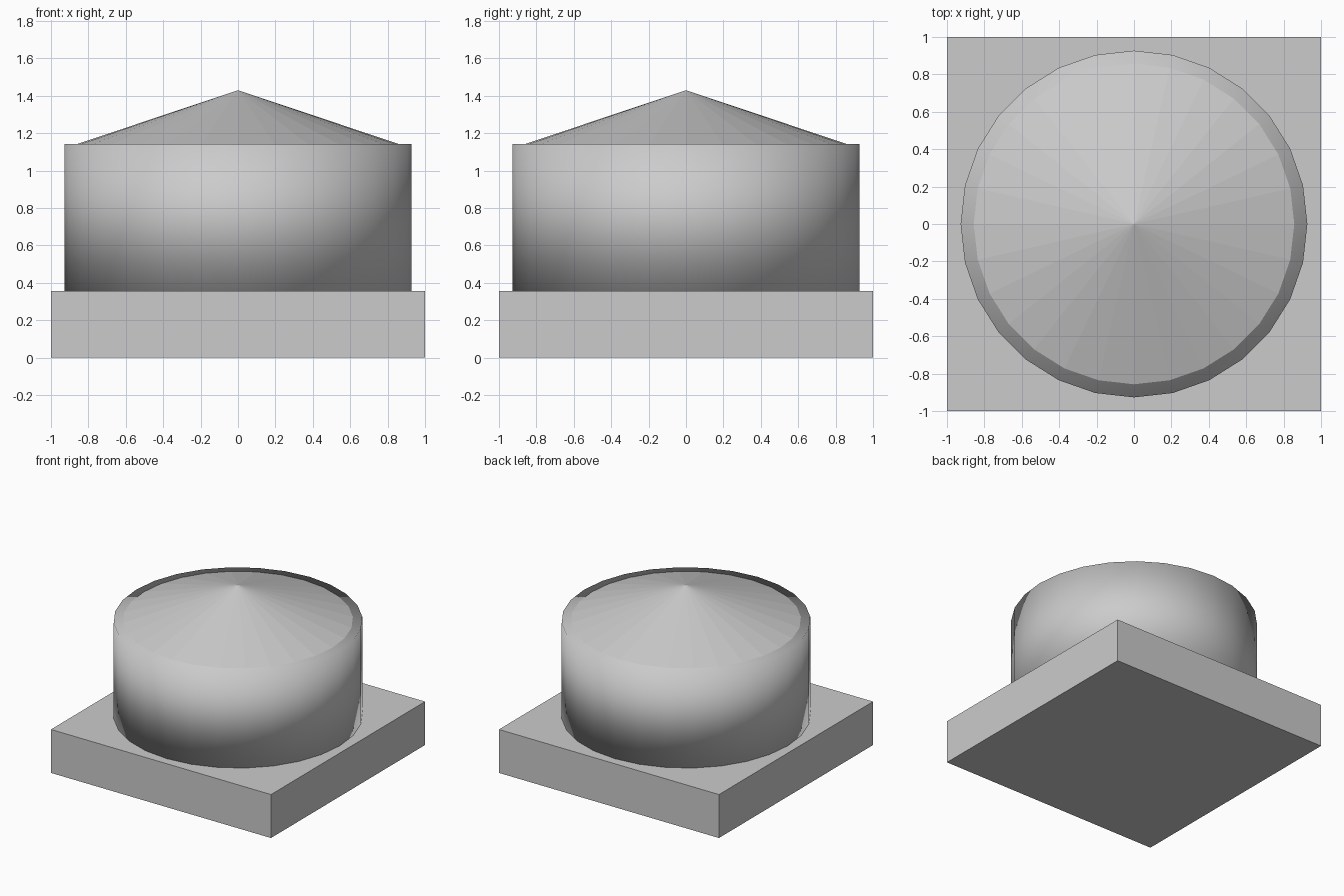
import bpy
import math

if "Cube" in bpy.data.objects:
    bpy.data.objects.remove(bpy.data.objects["Cube"])

SIDES = 28
PLATE_TOP = 0.357
DRUM_TOP = 1.143


def finish(name, smooth=False):
    obj = bpy.context.object
    obj.name = name
    obj.data.name = name
    for poly in obj.data.polygons:
        poly.use_smooth = smooth
    return obj


# Square base plate
bpy.ops.mesh.primitive_cube_add(size=1, location=(0, 0, PLATE_TOP / 2))
plate = bpy.context.object
plate.scale = (2, 2, PLATE_TOP)
bpy.ops.object.transform_apply(location=False, rotation=False, scale=True)
finish("base_plate")

# Round drum, smooth all over including its rim
bpy.ops.mesh.primitive_cylinder_add(
    vertices=SIDES, radius=0.927, depth=DRUM_TOP - PLATE_TOP,
    location=(0, 0, (DRUM_TOP + PLATE_TOP) / 2))
finish("drum", smooth=True)

# Shallow faceted cone cap, set in from the drum's edge
CAP_HEIGHT = 0.287
bpy.ops.mesh.primitive_cone_add(
    vertices=SIDES, radius1=0.857, radius2=0, depth=CAP_HEIGHT,
    end_fill_type='NOTHING', location=(0, 0, DRUM_TOP + CAP_HEIGHT / 2))
finish("cone_cap")
